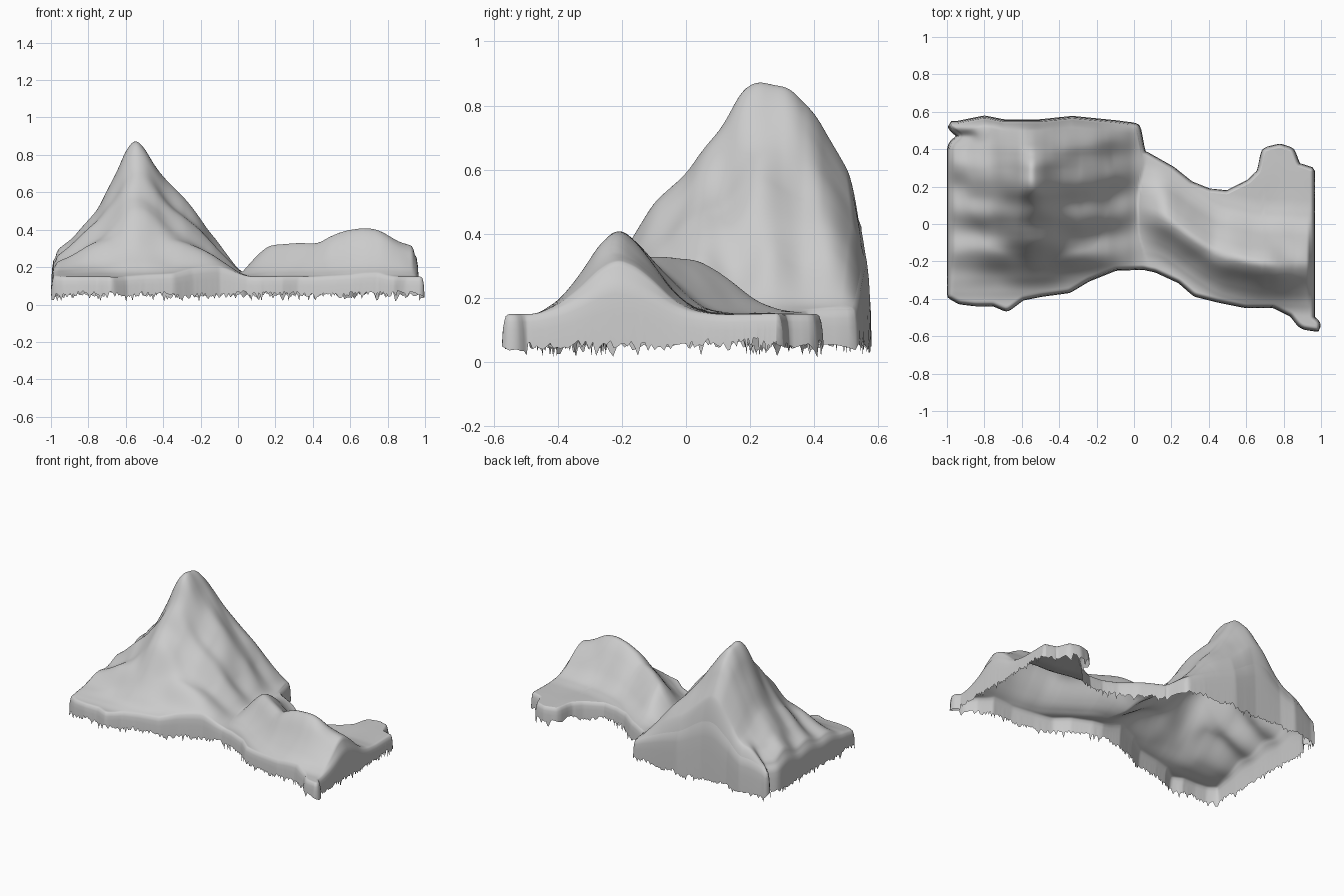
import bpy, bmesh, math, random
from mathutils import Vector, noise

if "Cube" in bpy.data.objects:
    bpy.data.objects.remove(bpy.data.objects["Cube"])

random.seed(4)
NX, NY, LIP, BASE = 230, 110, 0.022, 0.15


def curve(pts, soft=0.015):
    """Softened piecewise-linear function through the points."""
    def raw(t):
        if t <= pts[0][0]:
            return pts[0][1]
        for (a, p), (b, q) in zip(pts, pts[1:]):
            if t <= b:
                return p + (q - p) * (t - a) / (b - a)
        return pts[-1][1]
    return lambda t: sum(raw(t + k * soft) for k in (-1, -.5, 0, .5, 1)) / 5


def smooth(a, b, t):
    t = min(1, max(0, (t - a) / (b - a)))
    return t * t * (3 - 2 * t)


# Plan outline
front = curve([(-1, -.39), (-.93, -.43), (-.85, -.44), (-.75, -.44), (-.68, -.47),
               (-.6, -.41), (-.5, -.39), (-.35, -.37), (-.25, -.31), (-.1, -.25),
               (.05, -.245), (.12, -.26), (.25, -.32), (.33, -.39), (.45, -.42),
               (.6, -.45), (.75, -.45), (.85, -.5), (.9, -.565), (1, -.59)], .008)
back = curve([(-1, .55), (-.95, .55), (-.8, .58), (-.7, .56), (-.5, .56), (-.33, .578),
              (-.1, .555), (.015, .54), (.04, .40), (.2, .31), (.3, .23), (.4, .19),
              (.5, .18), (.62, .24), (.68, .30), (.70, .41), (.78, .43), (.84, .41),
              (.87, .33), (.96, .30), (1, .30)], .006)

# Main mountain: silhouettes seen from the front and from the side
mount_x = curve([(-1, .23), (-.97, .27), (-.9, .33), (-.82, .42), (-.75, .5), (-.65, .7),
                 (-.6, .82), (-.55, .87), (-.5, .83), (-.4, .68), (-.3, .57),
                 (-.2, .45), (-.1, .31), (0, .185), (.06, .15)], .02)
mount_y = curve([(-.4, .15), (-.33, .18), (-.25, .27), (-.17, .38), (-.1, .5), (0, .59),
                 (.05, .67), (.12, .74), (.17, .83), (.22, .86), (.33, .86), (.4, .79),
                 (.45, .69), (.5, .6), (.54, .53), (.58, .45)], .02)

# Low ridge: crest height, crest position and cross-section
crest_z = curve([(.0, .15), (.05, .2), (.1, .26), (.15, .315), (.2, .33), (.42, .335),
                 (.5, .365), (.6, .41), (.67, .425), (.75, .41), (.85, .36), (.95, .31)], .025)
crest_y = curve([(.0, .08), (.15, .05), (.3, -.06), (.45, -.16), (.67, -.21), (1, -.22)], .04)
section = curve([(-.25, 0), (-.18, .18), (-.12, .45), (-.05, .86), (0, 1), (.05, .84),
                 (.12, .52), (.18, .23), (.24, .06), (.32, 0)], .02)


def height(x, y):
    a = max(0, (mount_x(x) - BASE) / .71)
    b = max(0, (mount_y(y) - BASE) / .71)
    m = .5 * a * b + .5 * a * b / max(a + b - a * b, 1e-6)
    # spurs running west and east from the main north-south ridge
    dx = x + .54
    side = smooth(-.1, .1, dx)
    west = math.cos((y - .27 + .1 * dx) * 27)
    east = math.cos((y - .21 - .1 * dx) * 30)
    spur = west * (1 - side) + east * side - .4
    m += .04 * spur * smooth(.04, .2, abs(dx)) * min(1, m * 4) * (1 - m)
    hill = (crest_z(x) - BASE) * section(y - crest_y(x))
    z = max(m * .71, hill)
    z = max(0, z + .025 * noise.noise(Vector((x * 7, y * 7, 3))) * min(1, z * 5))
    # high ground rounds over toward the left, right and back borders
    d = min(1, (x + .99) / .03, (.955 - x) / .03 if x > .5 else 1, (back(x) - y) / .06)
    z *= math.sqrt(max(0, 1 - (1 - d) ** 2))
    return BASE + z + .006 * noise.noise(Vector((x * 4, y * 4, 0)))


# Terrain surface
bm = bmesh.new()
grid = []
for i in range(NX + 1):
    x0 = -1 + LIP + (1.968 - 2 * LIP) * i / NX
    y0, y1 = front(x0) + LIP, back(x0) - LIP
    col = []
    for j in range(NY + 1):
        # rows gather toward the back border, where the slope is steep
        y = y0 + (y1 - y0) * math.sin(math.pi / 2 * j / NY) ** 1.1
        x = x0
        # notch in the back left corner, spur in the front right corner
        x += .05 * math.exp(-((y - .47) / .035) ** 2) * smooth(-.8, -.98, x0)
        x += .03 * smooth(-.5, -.54, y) * smooth(.88, .95, x0)
        col.append(bm.verts.new((x, y, height(x0, y))))
    grid.append(col)
for i in range(NX):
    for j in range(NY):
        bm.faces.new((grid[i][j], grid[i + 1][j], grid[i + 1][j + 1], grid[i][j + 1]))

# Rounded lip and ragged skirt around the open border
rim = ([c[0] for c in grid] + grid[-1][1:] + [c[-1] for c in reversed(grid[:-1])]
       + list(reversed(grid[0][1:-1])))
n = len(rim)
normals = []
for k in range(n):
    t = rim[(k + 2) % n].co - rim[k - 2].co
    normals.append(Vector((t.y, -t.x, 0)).normalized())
rings = [rim]
for out, share in ((.009, .06), (.015, .25), (.019, .5), (LIP, None)):
    ring = []
    for k, v in enumerate(rim):
        p = v.co + normals[k] * out
        if share is None:
            p.z = .055 + .018 * noise.noise(p * 9) + random.uniform(-.014, .014)
            if random.random() < .12:
                p.z = random.uniform(.015, .04)
        else:
            p.z -= (v.co.z - .05) * share
        ring.append(bm.verts.new(p))
    rings.append(ring)
for up, low in zip(rings, rings[1:]):
    for k in range(n):
        q = (k + 1) % n
        bm.faces.new((up[k], low[k], low[q], up[q]))

for f in bm.faces:
    f.smooth = True
mesh = bpy.data.meshes.new("mountain_terrain")
bm.to_mesh(mesh)
bm.free()
terrain = bpy.data.objects.new("mountain_terrain", mesh)
bpy.context.collection.objects.link(terrain)
